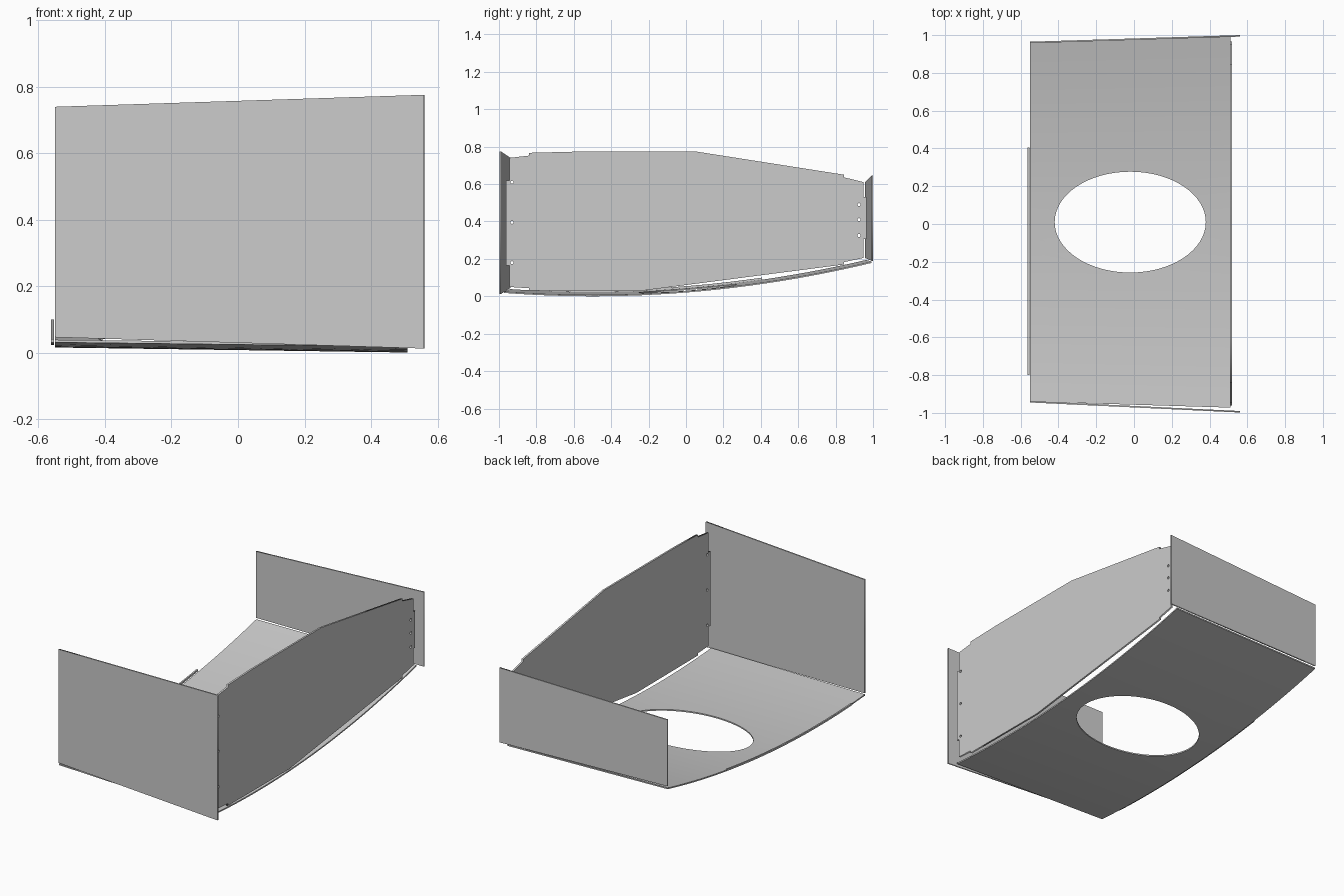
import bpy, bmesh, math
from mathutils import Matrix, Vector

old = bpy.data.objects.get("Cube")
if old:
    bpy.data.objects.remove(old)

grey = bpy.data.materials.new("sheet_grey")
grey.use_nodes = True
grey.diffuse_color = (0.6, 0.6, 0.6, 1)
grey.node_tree.nodes["Principled BSDF"].inputs["Base Color"].default_value = (0.6, 0.6, 0.6, 1)


def add_mesh(name, bm):
    bmesh.ops.remove_doubles(bm, verts=bm.verts, dist=1e-5)
    bmesh.ops.recalc_face_normals(bm, faces=bm.faces)
    mesh = bpy.data.meshes.new(name)
    bm.to_mesh(mesh)
    bm.free()
    mesh.materials.clear()
    mesh.materials.append(grey)
    obj = bpy.data.objects.new(name, mesh)
    bpy.context.collection.objects.link(obj)
    return obj


def circle(cu, cv, r, n=16):
    return [(cu + r * math.cos(i * math.tau / n), cv + r * math.sin(i * math.tau / n)) for i in range(n)]


def plate(name, outline, origin, along, thickness, holes=()):
    """Flat sheet cut from an outline; u runs along the given direction, v is up."""
    curve = bpy.data.curves.new(name, 'CURVE')
    curve.dimensions = '2D'
    curve.fill_mode = 'BOTH'
    curve.extrude = thickness / 2
    for loop in [outline, *holes]:
        spline = curve.splines.new('POLY')
        spline.points.add(len(loop) - 1)
        for point, (u, v) in zip(spline.points, loop):
            point.co = (u, v, 0, 1)
        spline.use_cyclic_u = True
    temp = bpy.data.objects.new(name + "_curve", curve)
    bpy.context.collection.objects.link(temp)
    mesh = bpy.data.meshes.new_from_object(temp.evaluated_get(bpy.context.evaluated_depsgraph_get()))
    bm = bmesh.new()
    bm.from_mesh(mesh)
    bpy.data.objects.remove(temp)
    bpy.data.meshes.remove(mesh)
    bpy.data.curves.remove(curve)
    u, v = Vector(along).normalized(), Vector((0, 0, 1))
    frame = Matrix((u, v, u.cross(v))).transposed().to_4x4()
    bm.transform(Matrix.Translation(origin) @ frame)
    return add_mesh(name, bm)


def floor_z(x, y):
    """Underside of the bowed floor, tilted slightly across its width."""
    return 0.08 * (y + 0.5) ** 2 + 0.015 * (0.51 - x) / 1.06


def bowed_strip(name, left, right, lift, thickness, steps=24):
    """Sweep a flat section along the bow; each side is (x, y_start, y_end)."""
    bm = bmesh.new()
    rings = []
    for i in range(steps + 1):
        ring = []
        for (x, y0, y1), dz in ((left, 0), (right, 0), (right, thickness), (left, thickness)):
            y = y0 + (y1 - y0) * i / steps
            ring.append(bm.verts.new((x, y, floor_z(x, y) + lift + dz)))
        rings.append(ring)
    for a, b in zip(rings, rings[1:]):
        for k in range(4):
            bm.faces.new((a[k], a[(k + 1) % 4], b[(k + 1) % 4], b[k]))
    bm.faces.new(rings[0])
    bm.faces.new(rings[-1])
    return add_mesh(name, bm)


# Front and back panels: tapered, splayed outward to the left side
def end_panel(name, y_right, y_left, z_right, z_left):
    run = Vector((1.11, y_left - y_right, 0))
    outline = [(0, z_right[0]), (run.length, z_left[0]), (run.length, z_left[1]), (0, z_right[1])]
    plate(name, outline, (-0.55, y_right, 0), run, 0.008)


end_panel("front_panel", -0.941, -0.994, (0.046, 0.739), (0.012, 0.775))
end_panel("back_panel", 0.961, 0.996, (0.205, 0.61), (0.19, 0.645))

# Side panel with stepped corners, end tabs and fixing holes
side_outline = [
    (-0.945, 0.74), (-0.84, 0.752), (-0.84, 0.767), (-0.6, 0.773), (0.06, 0.773),
    (0.845, 0.65), (0.845, 0.636), (0.95, 0.61), (0.95, 0.53), (0.966, 0.53),
    (0.966, 0.305), (0.95, 0.305), (0.95, 0.205), (0.845, 0.183), (0.845, 0.17),
    (-0.25, 0.028), (-0.84, 0.03), (-0.84, 0.043), (-0.945, 0.05), (-0.945, 0.165),
    (-0.962, 0.165), (-0.962, 0.62), (-0.945, 0.62)]
side_holes = [circle(-0.93, z, 0.008) for z in (0.18, 0.395, 0.61)]
side_holes += [circle(0.925, z, 0.008) for z in (0.325, 0.41, 0.49)]
plate("side_panel", side_outline, (0.514, 0, 0), (0, 1, 0), 0.011, side_holes)

# Bowed floor with an oval opening
floor = bowed_strip("floor_panel", (-0.55, -0.94, 0.962), (0.51, -0.972, 0.992), 0, 0.008)
bm = bmesh.new()
bmesh.ops.create_cone(bm, cap_ends=True, segments=64, radius1=1, radius2=1, depth=1,
                      matrix=Matrix.Translation((-0.02, 0.01, 0)) @ Matrix.Diagonal((0.4, 0.267, 1, 1)))
cutter = add_mesh("opening_cutter", bm)
cutter.hide_render = True
cut = floor.modifiers.new("opening", 'BOOLEAN')
cut.operation = 'DIFFERENCE'
cut.solver = 'EXACT'
cut.object = cutter
bpy.context.view_layer.update()
cut_mesh = bpy.data.meshes.new_from_object(floor.evaluated_get(bpy.context.evaluated_depsgraph_get()))
floor.modifiers.clear()
floor.data = cut_mesh
bpy.data.objects.remove(cutter)

# Thin lip along the right edge of the floor
lip = bowed_strip("edge_lip", (-0.563, -0.8, 0.405), (-0.554, -0.8, 0.405), 0.008, 0.011)

# Smooth the bowed parts, keep their edges sharp
bpy.ops.object.select_all(action='DESELECT')
for obj in (floor, lip):
    obj.select_set(True)
bpy.context.view_layer.objects.active = floor
bpy.ops.object.shade_smooth_by_angle(angle=math.radians(30))
